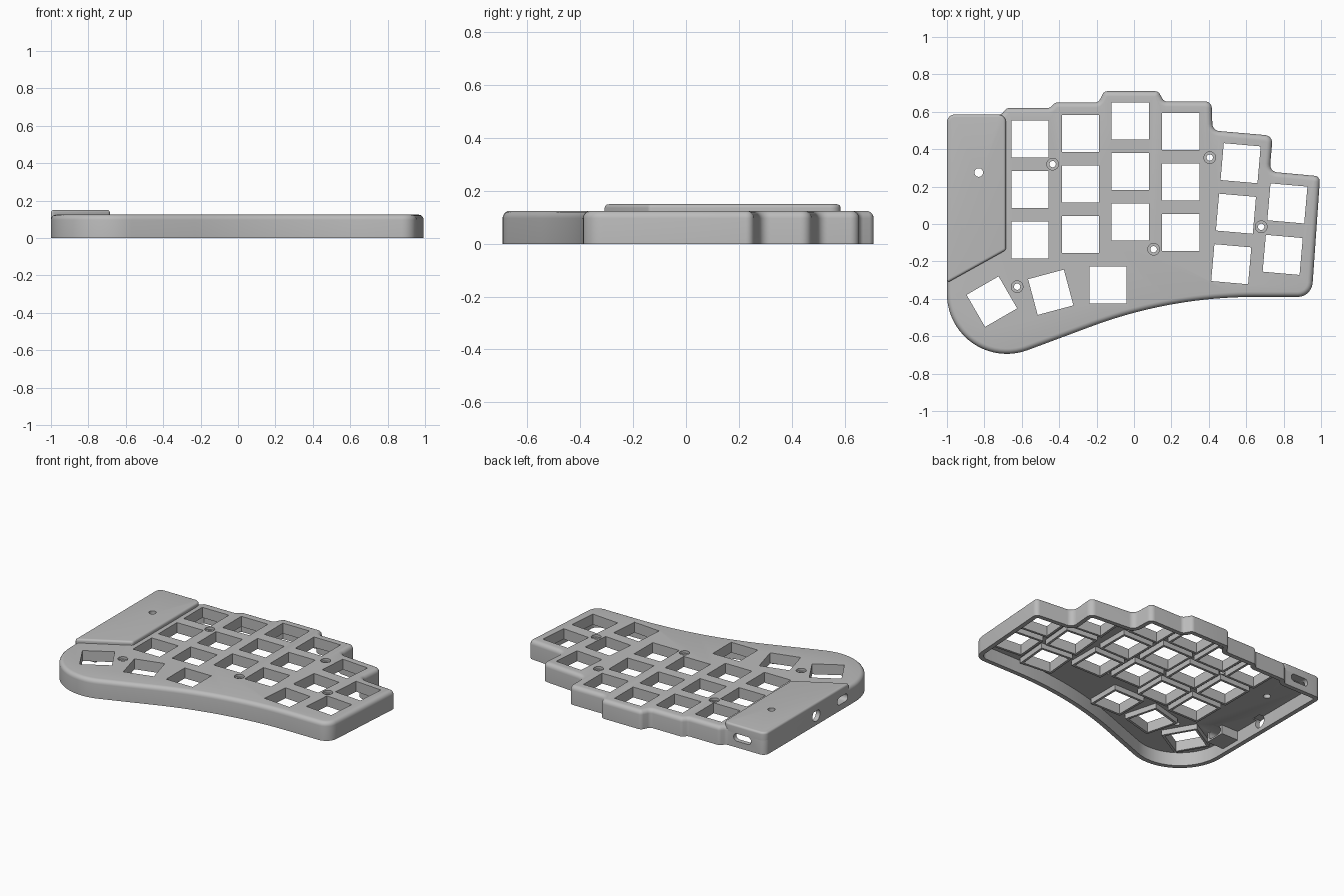
import bpy, bmesh, math
from mathutils import Vector, Matrix

if "Cube" in bpy.data.objects:
    bpy.data.objects.remove(bpy.data.objects["Cube"], do_unlink=True)

HEIGHT, WALL, PLATE_UNDER = 0.125, 0.03, 0.09

plastic = bpy.data.materials.new("grey plastic")
plastic.use_nodes = True
plastic.diffuse_color = (0.5, 0.5, 0.5, 1)
plastic.node_tree.nodes["Principled BSDF"].inputs["Base Color"].default_value = (0.5, 0.5, 0.5, 1)


def ring(corners, inset):
    """Counter-clockwise (x, y, radius) corners, moved inward and filleted."""
    pts = [Vector(c[:2]) for c in corners]
    count = len(pts)
    moved, turns = [], []
    for i, p in enumerate(pts):
        d1 = (p - pts[i - 1]).normalized()
        d2 = (pts[(i + 1) % count] - p).normalized()
        n1, n2 = Vector((-d1.y, d1.x)), Vector((-d2.y, d2.x))
        moved.append(p + (n1 + n2) * inset / (1 + n1.dot(n2)))
        turns.append(d1.x * d2.y - d1.y * d2.x)
    out = []
    for i, p in enumerate(moved):
        radius = corners[i][2]
        if radius == 0:
            out.append(p)
            continue
        steps = 6 if radius < 0.1 else 20
        radius = max(radius - inset, 0.004) if turns[i] > 0 else radius + inset
        a, b = moved[i - 1] - p, moved[(i + 1) % count] - p
        reach = 0.62 * min(a.length, b.length)
        a.normalize()
        b.normalize()
        half = math.acos(max(-1, min(1, a.dot(b)))) / 2
        tangent = min(radius / math.tan(half), reach)
        radius = tangent * math.tan(half)
        centre = p + (a + b).normalized() * radius / math.sin(half)
        s, e = p + a * tangent - centre, p + b * tangent - centre
        start = math.atan2(s.y, s.x)
        sweep = (math.atan2(e.y, e.x) - start + math.pi) % (2 * math.pi) - math.pi
        for k in range(steps + 1):
            t = start + sweep * k / steps
            out.append(centre + radius * Vector((math.cos(t), math.sin(t))))
    return out


def prism(bm, corners, levels, matrix=Matrix()):
    """Closed solid through (z, inset) levels of one outline."""
    rings = [[bm.verts.new(matrix @ Vector((p.x, p.y, z))) for p in ring(corners, inset)]
             for z, inset in levels]
    n = len(rings[0])
    for low, high in zip(rings, rings[1:]):
        for i in range(n):
            j = (i + 1) % n
            bm.faces.new((low[i], low[j], high[j], high[i]))
    bm.faces.new(rings[0][::-1])
    bm.faces.new(rings[-1])


def rect(w, h, r=0):
    return [(-w / 2, -h / 2, r), (w / 2, -h / 2, r), (w / 2, h / 2, r), (-w / 2, h / 2, r)]


def rounded_top(bottom, top, r):
    arc = [math.pi / 2 * k / 5 for k in range(6)]
    return [(bottom, 0)] + [(top - r + r * math.sin(a), r - r * math.cos(a)) for a in arc]


def make(name, bm):
    bmesh.ops.recalc_face_normals(bm, faces=bm.faces)
    mesh = bpy.data.meshes.new(name)
    bm.to_mesh(mesh)
    bm.free()
    mesh.materials.append(plastic)
    obj = bpy.data.objects.new(name, mesh)
    bpy.context.collection.objects.link(obj)
    return obj


def solid(name, corners, levels):
    bm = bmesh.new()
    prism(bm, corners, levels)
    return make(name, bm)


def combine(target, tool, operation):
    mod = target.modifiers.new("cut", 'BOOLEAN')
    mod.operation, mod.object, mod.solver = operation, tool, 'EXACT'
    bpy.context.view_layer.objects.active = target
    bpy.ops.object.modifier_apply(modifier=mod.name)
    bpy.data.objects.remove(tool, do_unlink=True)


# Stepped case outline with a sweeping thumb end
outline = [
    (-1, 0.585, 0.04), (-1, -0.835, 0.32), (0.195, -0.39, 2.5), (0.95, -0.39, 0.08),
    (0.995, 0.255, 0.03), (0.725, 0.28, 0.04), (0.742, 0.472, 0.04), (0.42, 0.50, 0.04),
    (0.415, 0.655, 0.035), (0.16, 0.655, 0.03), (0.13, 0.71, 0.03), (-0.16, 0.71, 0.03),
    (-0.19, 0.65, 0.03), (-0.42, 0.65, 0.03), (-0.45, 0.62, 0.03), (-0.68, 0.62, 0.03),
    (-0.71, 0.585, 0.03)]
case = solid("case", outline, rounded_top(0, HEIGHT, 0.028))
cavity = solid("cavity", outline, [(-0.02, WALL), (PLATE_UNDER, WALL)])
combine(case, cavity, 'DIFFERENCE')

# Switch positions: three-key columns, tilted outer columns, fanned thumb keys
keys = [(x, y - 0.27 * row, 0) for x, y in
        ((-0.555, 0.455), (-0.285, 0.485), (-0.02, 0.55), (0.25, 0.495)) for row in range(3)]
keys += [(0.57 - 0.025 * row, 0.325 - 0.27 * row, -5) for row in range(3)]
keys += [(0.82, 0.11, -5), (0.795, -0.165, -5)]
keys += [(-0.14, -0.325, 0), (-0.445, -0.365, 15), (-0.76, -0.415, 30)]


def key_blocks(name, size, low, high):
    bm = bmesh.new()
    for x, y, angle in keys:
        place = Matrix.Translation((x, y, 0)) @ Matrix.Rotation(math.radians(angle), 4, 'Z')
        prism(bm, rect(size, size), [(low, 0), (high, 0)], place)
    return bm


# Collars under each switch, and the slider housing on the side wall
collars = key_blocks("collars", 0.23, 0.055, 0.1)
prism(collars, rect(0.14, 0.14), [(0.03, 0), (0.1, 0)], Matrix.Translation((-0.915, -0.24, 0)))
combine(case, make("collars", collars), 'UNION')
combine(case, make("switch_holes", key_blocks("holes", 0.198, -0.05, 0.3)), 'DIFFERENCE')

# Screw holes with counterbores
screws = [(-0.435, 0.32), (0.405, 0.355), (0.68, -0.015), (0.105, -0.135), (-0.625, -0.335)]
for radius, low in ((0.031, 0.108), (0.017, 0.02)):
    bm = bmesh.new()
    for x, y in screws:
        prism(bm, rect(2 * radius, 2 * radius, radius * 0.98), [(low, 0), (0.2, 0)],
              Matrix.Translation((x, y, 0)))
    combine(case, make("screw_cutter", bm), 'DIFFERENCE')

# Ports: cable slot at the back, round jack and slider slot at the side
ports = bmesh.new()
prism(ports, rect(0.13, 0.05, 0.024), [(-0.06, 0), (0.06, 0)],
      Matrix.Translation((-0.83, 0.585, 0.068)) @ Matrix.Rotation(math.pi / 2, 4, 'X'))
for y, w, h, depth in ((0.04, 0.08, 0.08, 0.06), (-0.24, 0.11, 0.05, 0.2)):
    prism(ports, rect(h, w, h * 0.49), [(-0.05, 0), (depth, 0)],
          Matrix.Translation((-1, y, 0.066)) @ Matrix.Rotation(math.pi / 2, 4, 'Y'))
combine(case, make("ports", ports), 'DIFFERENCE')

# Raised cover plate over the electronics
cover = solid("cover", [(-1, 0.585, 0.04), (-1, -0.315, 0.01), (-0.685, -0.14, 0.02),
                        (-0.685, 0.585, 0.04)], rounded_top(0.095, 0.15, 0.014))
for part in (case, cover):
    combine(part, solid("reset_hole", [(x - 0.83, y + 0.275, r) for x, y, r in rect(0.046, 0.046, 0.0225)],
                        [(-0.05, 0), (0.3, 0)]), 'DIFFERENCE')

# Smooth curved edges, crisp corners
bpy.ops.object.select_all(action='DESELECT')
for part in (case, cover):
    part.select_set(True)
bpy.context.view_layer.objects.active = case
bpy.ops.object.shade_smooth_by_angle(angle=math.radians(30))
